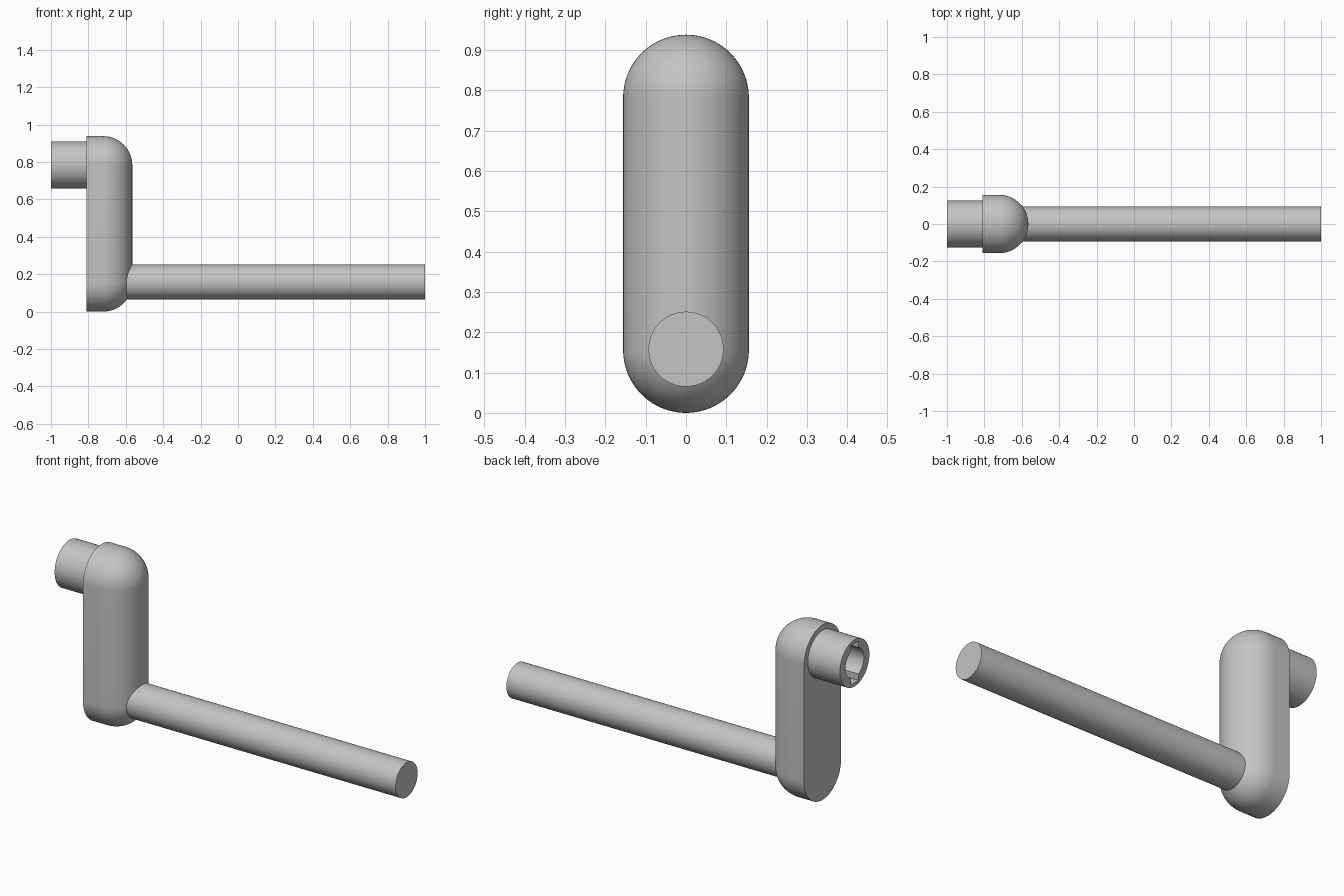
import bpy, bmesh
from math import sin, cos, pi, radians

cube = bpy.data.objects.get("Cube")
if cube:
    bpy.data.objects.remove(cube, do_unlink=True)

grey = bpy.data.materials.new("plain_grey")
grey.use_nodes = True
colour = (0.55, 0.55, 0.55, 1)
grey.diffuse_color = colour
grey.node_tree.nodes["Principled BSDF"].inputs["Base Color"].default_value = colour

R = 0.156               # arm half width
LOW, HIGH = R, 0.782    # heights of the handle and socket axes


def smooth(obj):
    bpy.ops.object.select_all(action='DESELECT')
    obj.select_set(True)
    bpy.context.view_layer.objects.active = obj
    bpy.ops.object.shade_smooth_by_angle(angle=radians(30))


def rod(name, x0, x1, radius, z):
    """Cylinder lying along x."""
    bpy.ops.mesh.primitive_cylinder_add(vertices=96, radius=radius, depth=x1 - x0,
                                        location=((x0 + x1) / 2, 0, z),
                                        rotation=(0, pi / 2, 0))
    obj = bpy.context.object
    obj.name = name
    obj.data.materials.append(grey)
    return obj


def cut(target, cutter):
    mod = target.modifiers.new(cutter.name, 'BOOLEAN')
    mod.operation = 'DIFFERENCE'
    mod.solver = 'EXACT'
    mod.object = cutter
    bpy.context.view_layer.objects.active = target
    bpy.ops.object.modifier_apply(modifier=mod.name)
    bpy.data.objects.remove(cutter, do_unlink=True)


# Arm: pill outline, flat on the socket side, fully rounded on the handle side
half, steps = 40, 16
outline = [(cos(pi * i / half), sin(pi * i / half), HIGH) for i in range(half + 1)]
outline += [(-c, -s, LOW) for c, s, _ in outline]
levels = [(-0.81, R)]
levels += [(-0.721 + R * sin(pi / 2 * i / steps), R * cos(pi / 2 * i / steps))
           for i in range(steps + 1)]
bm = bmesh.new()
rings = [[bm.verts.new((x, r * c, z + r * s)) for c, s, z in outline] for x, r in levels]
bm.faces.new(rings[0])
n = len(outline)
for a, b in zip(rings, rings[1:]):
    for i in range(n):
        j = (i + 1) % n
        bm.faces.new((a[i], a[j], b[j], b[i]))
bmesh.ops.remove_doubles(bm, verts=bm.verts, dist=0.0001)
bmesh.ops.recalc_face_normals(bm, faces=bm.faces)
mesh = bpy.data.meshes.new("crank_arm")
bm.to_mesh(mesh)
bm.free()
arm = bpy.data.objects.new("crank_arm", mesh)
arm.data.materials.append(grey)
bpy.context.collection.objects.link(arm)
smooth(arm)

# Handle rod
smooth(rod("handle_rod", -0.7, 1.0, 0.093, LOW + 0.002))

# Socket with a round bore and a keyway above and below it
socket = rod("socket", -1.0, -0.8, 0.125, HIGH + 0.002)
cut(socket, rod("bore_cutter", -1.1, -0.812, 0.078, HIGH + 0.002))
bpy.ops.mesh.primitive_cube_add(size=1, location=(-0.956, 0, HIGH + 0.002))
key = bpy.context.object
key.name = "keyway_cutter"
key.scale = (0.288, 0.065, 0.21)
cut(socket, key)
smooth(socket)
